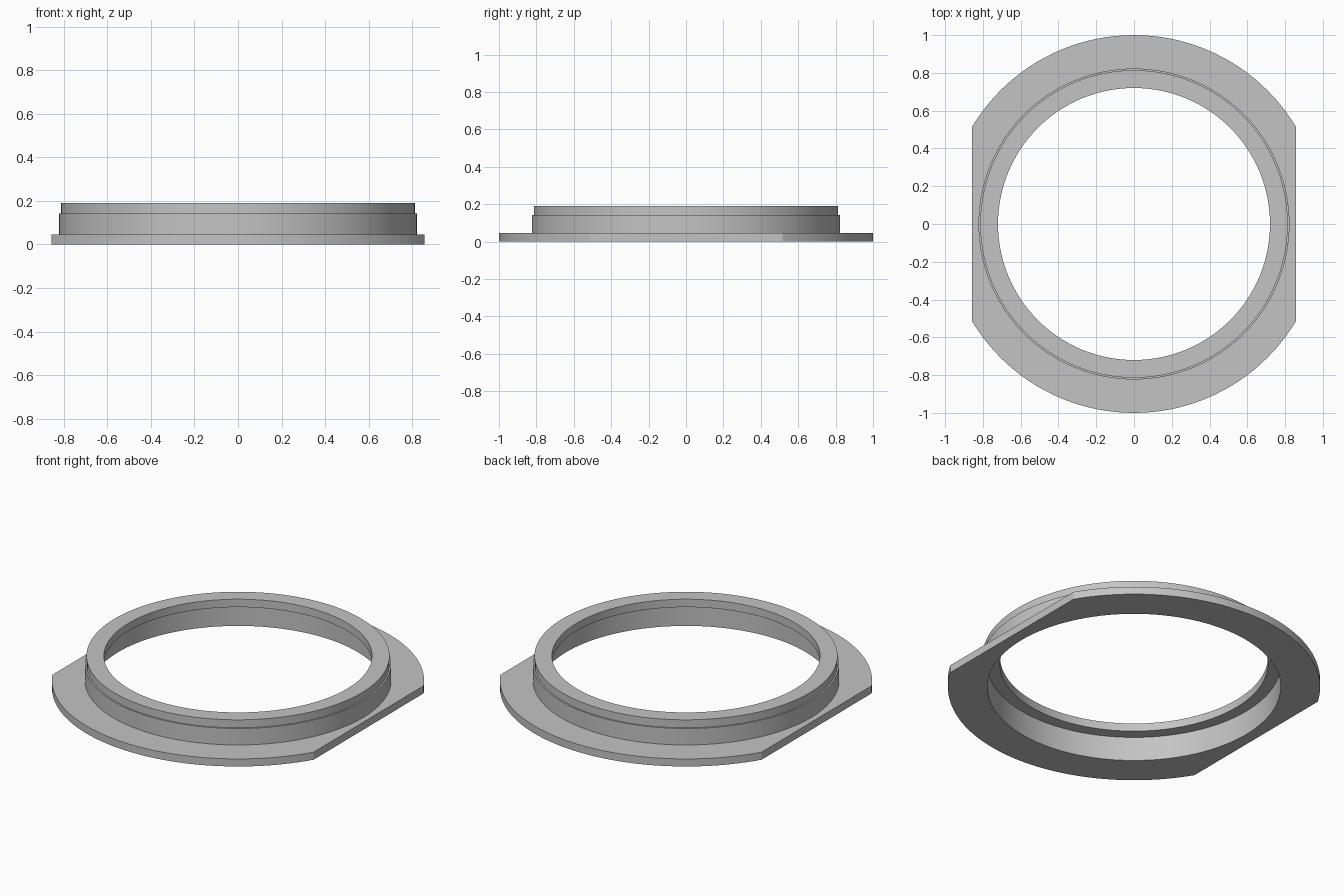
import bpy, bmesh, math
from mathutils import Matrix, Vector

cube = bpy.data.objects.get("Cube")
if cube:
    bpy.data.objects.remove(cube, do_unlink=True)

SEGMENTS = 128
FLAT_X = 0.857  # distance of the two flats from the axis

# Grey finish
grey = bpy.data.materials.new("plain_grey")
grey.use_nodes = True
colour = (0.55, 0.55, 0.55, 1)
grey.diffuse_color = colour
grey.node_tree.nodes["Principled BSDF"].inputs["Base Color"].default_value = colour

# Closed cross-section (radius, height): flange, stepped collar, inner lip, bore
profile = [(0.788, 0), (1, 0), (1, 0.045), (0.823, 0.045), (0.823, 0.143),
           (0.814, 0.143), (0.814, 0.19), (0.72, 0.19), (0.72, 0.143), (0.788, 0.143)]

bm = bmesh.new()
rings = []
for i in range(SEGMENTS):
    turn = Matrix.Rotation(math.tau * i / SEGMENTS, 3, "Z")
    rings.append([bm.verts.new(turn @ Vector((r, 0, z))) for r, z in profile])
for i, ring in enumerate(rings):
    after = rings[(i + 1) % SEGMENTS]
    for j in range(len(profile)):
        k = (j + 1) % len(profile)
        bm.faces.new((ring[j], after[j], after[k], ring[k]))

# Flats on both sides of the flange
for side in (-1, 1):
    cut = bmesh.ops.bisect_plane(
        bm, geom=bm.verts[:] + bm.edges[:] + bm.faces[:],
        plane_co=(side * FLAT_X, 0, 0), plane_no=(side, 0, 0), clear_outer=True)
    rim = [e for e in cut["geom_cut"] if isinstance(e, bmesh.types.BMEdge)]
    bmesh.ops.contextual_create(bm, geom=rim)
bmesh.ops.recalc_face_normals(bm, faces=bm.faces[:])

mesh = bpy.data.meshes.new("flanged_ring")
bm.to_mesh(mesh)
bm.free()
mesh.materials.append(grey)
ring_object = bpy.data.objects.new("flanged_ring", mesh)
bpy.context.collection.objects.link(ring_object)

# Smooth round walls, crisp edges
bpy.ops.object.select_all(action="DESELECT")
ring_object.select_set(True)
bpy.context.view_layer.objects.active = ring_object
bpy.ops.object.shade_smooth_by_angle(angle=math.radians(25))
